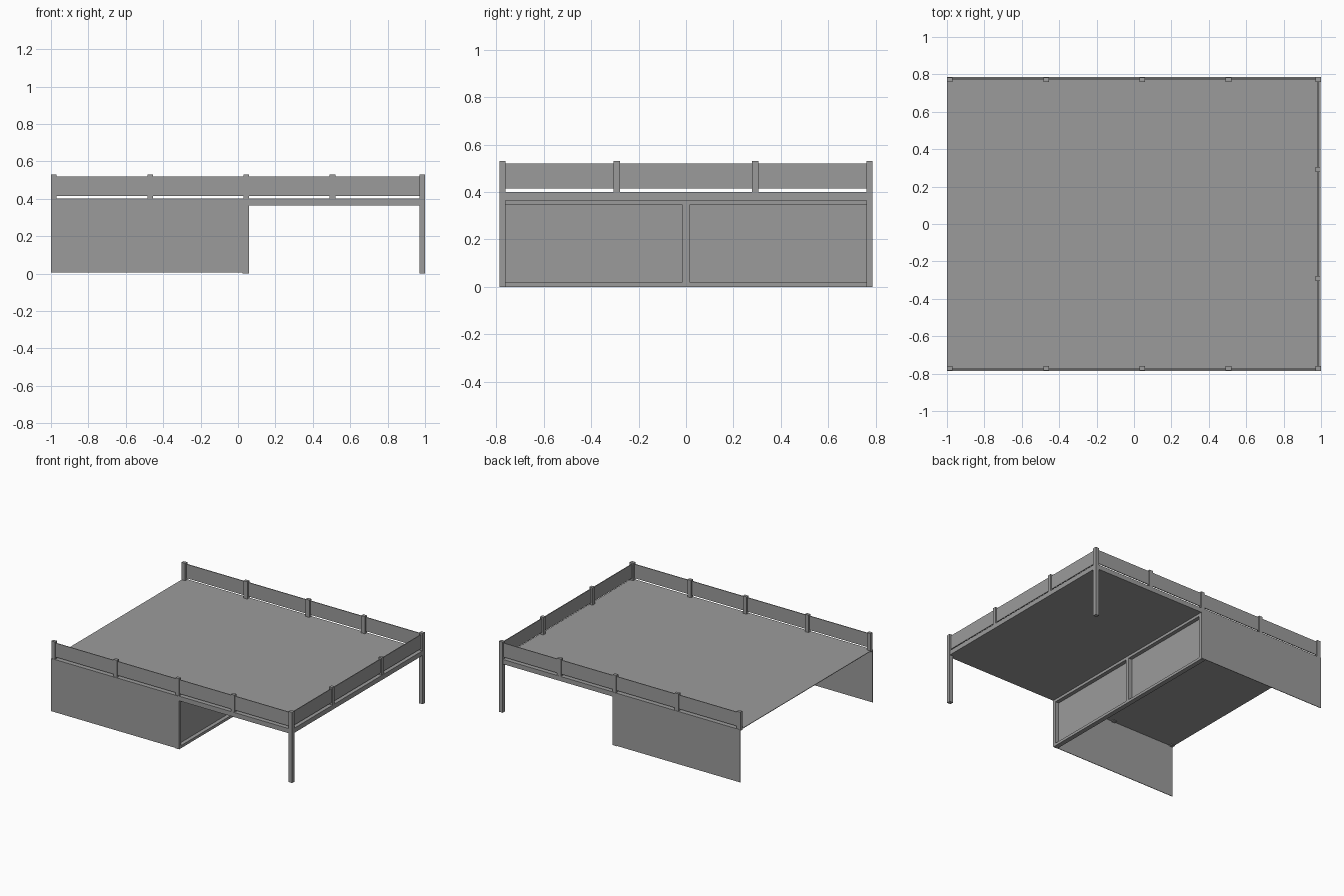
import bpy

cube = bpy.data.objects.get("Cube")
if cube:
    bpy.data.objects.remove(cube, do_unlink=True)

grey = bpy.data.materials.new("concrete grey")
grey.use_nodes = True
colour = (0.33, 0.33, 0.33, 1)
grey.diffuse_color = colour
grey.node_tree.nodes["Principled BSDF"].inputs["Base Color"].default_value = colour


def box(name, x, y, z):
    """Axis-aligned box from (low, high) pairs."""
    bpy.ops.mesh.primitive_cube_add(size=1)
    ob = bpy.context.object
    ob.name = name
    ob.location = [(a + b) / 2 for a, b in (x, y, z)]
    ob.scale = [b - a for a, b in (x, y, z)]
    bpy.ops.object.transform_apply(location=True, rotation=False, scale=True)
    ob.data.materials.append(grey)
    return ob


def span(centre, width):
    return (centre - width / 2, centre + width / 2)


def mirrored(y, side):
    return tuple(sorted(side * v for v in y))


DECK, TOP, EDGE, FRONT = 0.4, 0.53, 0.785, 0.06
RAIL = (0.415, 0.52)

# Deck: thick slab over the open half, thin roof over the walled half
box("deck_slab", (FRONT, 0.998), (-EDGE, EDGE), (0.365, DECK))
box("deck_roof", (-1, FRONT), (-EDGE, EDGE), (0.396, DECK))

for side, label in ((-1, "front"), (1, "back")):
    # Side wall, corner post and long railing
    box(label + "_wall", (-1, FRONT), mirrored((0.783, 0.787), side), (0.005, DECK))
    box(label + "_corner_post", (0.97, 1), mirrored((0.76, 0.787), side), (0, TOP))
    box(label + "_rail", (-0.99, 0.985), mirrored((0.772, 0.778), side), RAIL)
    for i, x in enumerate((-0.985, -0.47, 0.045, 0.505)):
        box(f"{label}_rail_post_{i + 1}", span(x, 0.03),
            mirrored((0.76, 0.784), side), (0.39, TOP))
    # Posts of the end railing
    box(label + "_end_rail_post", (0.97, 0.997), span(side * 0.292, 0.026), (0.39, TOP))
    # Frame stile and recessed panel of the cross wall
    box(label + "_stile", (0.025, FRONT), mirrored((0.76, 0.783), side), (0, 0.396))
    box(label + "_panel", (0.025, 0.031), mirrored((0.015, 0.76), side), (0.02, 0.345))

box("end_rail", (0.982, 0.988), (-0.775, 0.775), RAIL)

# Remaining frame members of the cross wall
box("frame_sill", (0.025, FRONT), (-0.76, 0.76), (0, 0.02))
box("frame_header", (0.025, FRONT), (-0.76, 0.76), (0.345, 0.396))
box("frame_mullion", (0.025, FRONT), span(0, 0.03), (0.02, 0.345))
